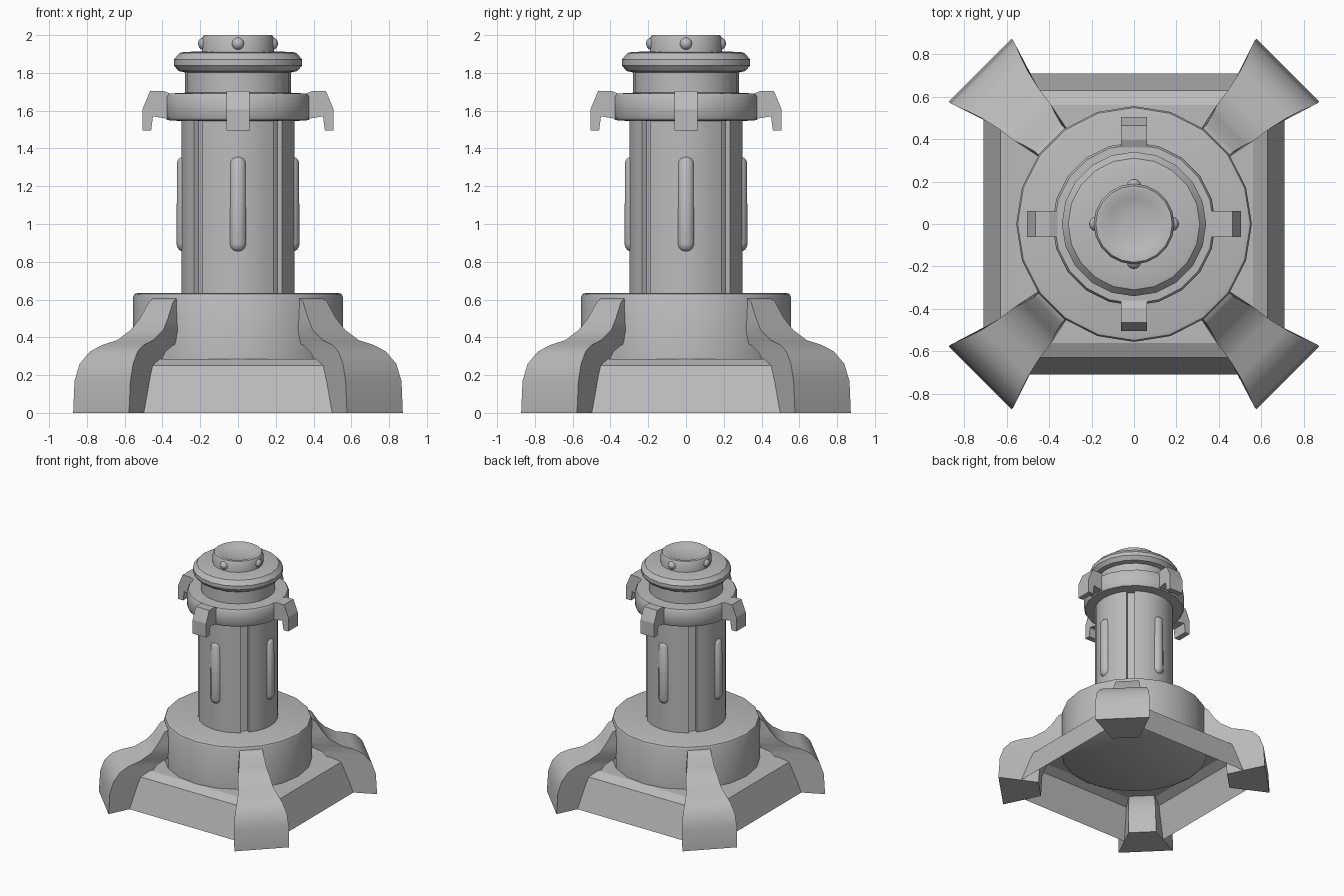
import bpy, bmesh, math
from mathutils import Matrix, Vector

cube = bpy.data.objects.get("Cube")
if cube:
    bpy.data.objects.remove(cube)

GREY = (0.5, 0.5, 0.5, 1)
metal = bpy.data.materials.new("plain_grey")
metal.use_nodes = True
metal.diffuse_color = GREY
metal.node_tree.nodes["Principled BSDF"].inputs["Base Color"].default_value = GREY


def finish(bm, name, smooth=35):
    bmesh.ops.recalc_face_normals(bm, faces=bm.faces)
    mesh = bpy.data.meshes.new(name)
    bm.to_mesh(mesh)
    bm.free()
    mesh.materials.append(metal)
    obj = bpy.data.objects.new(name, mesh)
    bpy.context.collection.objects.link(obj)
    if smooth:
        bpy.ops.object.select_all(action="DESELECT")
        obj.select_set(True)
        bpy.context.view_layer.objects.active = obj
        bpy.ops.object.shade_smooth_by_angle(angle=math.radians(smooth))
    return obj


def loft(name, rings, caps=(True, True), smooth=35):
    """Join equal-length rings of points into a skin."""
    bm = bmesh.new()
    loops = [[bm.verts.new(p) for p in ring] for ring in rings]
    count = len(loops[0])
    for low, high in zip(loops, loops[1:]):
        for i in range(count):
            j = (i + 1) % count
            bm.faces.new((low[i], low[j], high[j], high[i]))
    for cap, loop in zip(caps, (loops[0], loops[-1])):
        if cap:
            bm.faces.new(loop)
    return finish(bm, name, smooth)


def lathe(name, profile, sides=20):
    turn = [math.tau * i / sides for i in range(sides)]
    return loft(name, [[(r * math.cos(a), r * math.sin(a), z) for a in turn]
                       for r, z in profile])


def around(make, name, start=0):
    """Four copies a quarter turn apart."""
    for i in range(4):
        obj = make(f"{name}_{i + 1}")
        spin = Matrix.Rotation(math.radians(start + 90 * i), 4, "Z")
        obj.data.transform(spin)


# Square skirt, open underneath
def square(half, z):
    return [(half, half, z), (-half, half, z), (-half, -half, z), (half, -half, z)]

loft("base_skirt", [square(0.71, 0), square(0.63, 0.25), square(0.56, 0.285)],
     (False, True), 0)

# Round drum above the skirt
lathe("base_drum", [(0.53, 0.25), (0.555, 0.265), (0.555, 0.615),
                    (0.548, 0.63), (0.53, 0.635)])


# Flared legs: radius, half width, height down the outer face
LEG = [(0.54, 0.088, 0.61), (0.575, 0.09, 0.59), (0.63, 0.105, 0.5),
       (0.68, 0.122, 0.44), (0.77, 0.134, 0.385), (0.86, 0.155, 0.36),
       (0.93, 0.178, 0.325), (0.985, 0.2, 0.26), (1.015, 0.209, 0.17),
       (1.025, 0.209, 0)]

def leg(name):
    return loft(name, [[(r, -h, z), (r, h, z), (r - 0.3, h / 2, z), (r - 0.3, -h / 2, z)]
                       for r, h, z in LEG], smooth=30)

around(leg, "leg", 45)


# Column with a channel on each diagonal
def column_ring(z):
    points = []
    for quarter in range(4):
        mid = quarter * 90
        for step in range(-3, 4):
            points.append((0.3, mid + step * 13))
        points += [(0.27, mid + 39.5), (0.27, mid + 50.5)]
    return [(r * math.cos(math.radians(a)), r * math.sin(math.radians(a)), z)
            for r, a in points]

loft("column", [column_ring(0.6), column_ring(1.6)])


# Rounded bars set into the column
def pill(name):
    bm = bmesh.new()
    bmesh.ops.create_uvsphere(bm, u_segments=12, v_segments=8, radius=0.047)
    for v in bm.verts:
        v.co.z += 0.208 if v.co.z > 0 else -0.208
        v.co += Vector((0.279, 0, 1.105))
    return finish(bm, name, 60)

around(pill, "column_bar")

# Collar, neck, flange and cap
lathe("collar", [(0.3, 1.545), (0.375, 1.55), (0.385, 1.565), (0.385, 1.675),
                 (0.375, 1.69), (0.28, 1.695)])
lathe("neck", [(0.28, 1.66), (0.28, 1.83)])
lathe("flange", [(0.27, 1.8), (0.315, 1.81), (0.34, 1.84), (0.34, 1.87),
                 (0.31, 1.905), (0.29, 1.91), (0.18, 1.915)])
lathe("cap", [(0.19, 1.89), (0.19, 1.985), (0.18, 2), (0.155, 2),
              (0.12, 1.985), (0.05, 1.975)])

# Hooked clamps on the collar
HOOK = [(0.36, 1.555), (0.45, 1.57), (0.46, 1.495), (0.505, 1.495),
        (0.505, 1.61), (0.465, 1.705), (0.395, 1.705), (0.36, 1.69)]

def clamp(name):
    return loft(name, [[(x, y, z) for x, z in HOOK] for y in (-0.062, 0.062)], smooth=0)

around(clamp, "collar_clamp")


# Small studs around the cap
def stud(name):
    bm = bmesh.new()
    bmesh.ops.create_uvsphere(bm, u_segments=12, v_segments=8, radius=0.034,
                              matrix=Matrix.Translation((0.178, 0, 1.955)))
    return finish(bm, name, 60)

around(stud, "cap_stud")
